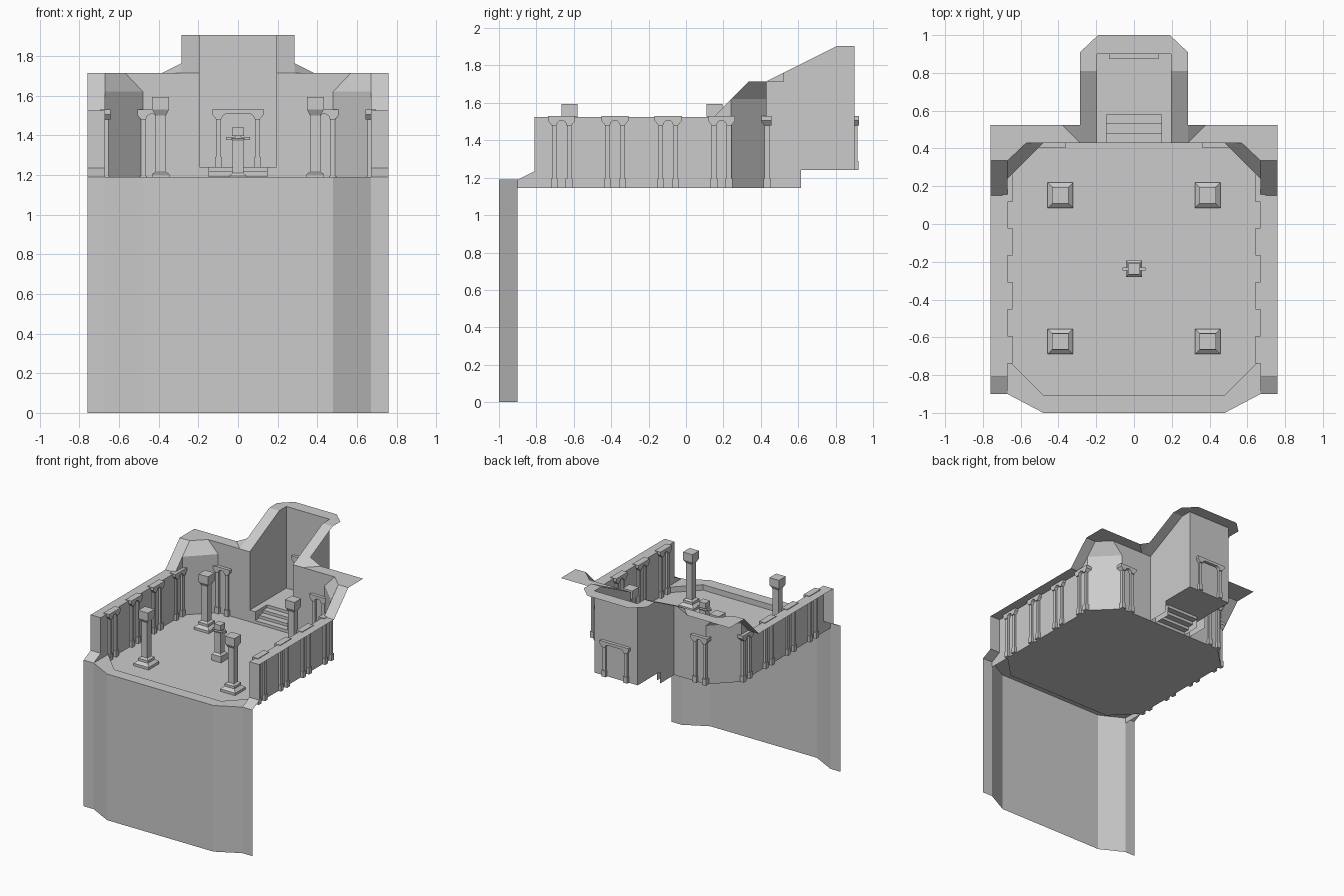
import bpy, bmesh, math

if "Cube" in bpy.data.objects:
    bpy.data.objects.remove(bpy.data.objects["Cube"])

Z0, LIP, LOW, MID, TOP = 1.145, 1.19, 1.525, 1.715, 1.905


def finish(name, bm, loc=(0, 0, 0), rot=0):
    me = bpy.data.meshes.new(name)
    bm.to_mesh(me)
    bm.free()
    ob = bpy.data.objects.new(name, me)
    ob.location = loc
    ob.rotation_euler.z = rot
    bpy.context.collection.objects.link(ob)
    return ob


def sheet(name, polys):
    """Thin surface from polygons on the +x half, mirrored across x = 0."""
    bm = bmesh.new()
    for p in polys:
        bm.faces.new([bm.verts.new(v) for v in p])
    bmesh.ops.remove_doubles(bm, verts=bm.verts, dist=0.0005)
    bmesh.ops.recalc_face_normals(bm, faces=bm.faces)
    m = finish(name, bm).modifiers.new("mirror", 'MIRROR')
    m.merge_threshold = 0.0005


def strip(path, z0, z1):
    """Vertical wall quads along a plan path."""
    return [[(*a, z0), (*b, z0), (*b, z1), (*a, z1)] for a, b in zip(path, path[1:])]


def flat(points, z):
    return [(x, y, z) for x, y in points]


def add_box(bm, x, y, z0, z1, hx, hy):
    r = bmesh.ops.create_cube(bm, size=1)
    for v in r["verts"]:
        v.co = (x + v.co.x * 2 * hx, y + v.co.y * 2 * hy, z0 + (v.co.z + .5) * (z1 - z0))


def add_stack(bm, levels):
    """Square tower through (half width, z) levels."""
    rings = [[bm.verts.new((sx * h, sy * h, z)) for sx, sy in
              ((-1, -1), (1, -1), (1, 1), (-1, 1))] for h, z in levels]
    for a, b in zip(rings, rings[1:]):
        for i in range(4):
            j = (i + 1) % 4
            bm.faces.new((a[i], a[j], b[j], b[i]))
    bm.faces.new(rings[0][::-1])
    bm.faces.new(rings[-1])


# Cliff face below the terrace
sheet("cliff_face", strip([(0, -1), (.48, -1), (.67, -.9), (.76, -.9)], 0, LIP))

# Terrace floor and raised front lip
sheet("terrace_floor", [flat([(0, -.905), (.48, -.905), (.67, -.715), (.67, .24),
                              (.48, .43), (0, .43)], Z0)])
sheet("front_lip", [flat([(0, -1), (.48, -1), (.67, -.9), (.67, -.715),
                          (.48, -.905), (0, -.905)], LIP)]
      + strip([(0, -.905), (.48, -.905), (.67, -.715)], Z0, LIP))

# Side walls with stepped outline
side = [(-.9, Z0), (-.9, LIP), (-.81, 1.235), (-.81, LOW), (.15, LOW), (.24, 1.62), (.24, Z0)]
sheet("side_wall", [[(.67, y, z) for y, z in side]])

# Side wall caps, following the outline outward
caps = [(-.9, LIP), (-.81, 1.235), (-.81, LOW), (.15, LOW), (.335, MID)]
sheet("side_wall_cap", [[(.67, *a), (.76, *a), (.76, *b), (.67, *b)]
                        for a, b in zip(caps, caps[1:])])

# Chamfered corner, its bevel and the back wall
sheet("back_wall", strip([(.67, .24), (.48, .43)], Z0, 1.62) + [
    [(.67, .24, 1.62), (.48, .43, 1.62), (.57, .43, MID), (.67, .335, MID)],
    [(.48, .43, Z0), (.48, .43, 1.62), (.57, .43, MID), (.195, .43, MID), (.195, .43, Z0)]])
sheet("back_wall_cap", [flat([(.76, .335), (.76, .525), (.38, .525), (.285, .43), (.57, .43),
                              (.67, .335)], MID)])

# Stair alcove walls
prof = [(.43, Z0), (.43, MID), (.81, TOP), (.9, TOP), (.9, 1.24), (.615, 1.24), (.615, Z0)]
sheet("alcove_wall", [[(.195, y, z) for y, z in prof]]
      + strip([(.195, .9), (0, .9)], 1.24, TOP))

# Alcove caps: sloped flank and flat top
sheet("alcove_cap", [
    [(.195, .43, MID), (.285, .43, MID), (.285, .525, 1.763), (.285, .81, TOP), (.195, .81, TOP)],
    [(.285, .43, MID), (.38, .525, MID), (.285, .525, 1.763)],
    flat([(.195, .81), (.285, .81), (.285, .91), (.19, 1), (0, 1), (0, .9), (.195, .9)], TOP)])

# Steps, landing and side curbs
h = (1.24 - Z0) / 4
steps = [(.43, Z0)]
for i in range(4):
    y = .43 + .05 * i
    steps += [(y, Z0 + h * (i + 1)), (y + .05, Z0 + h * (i + 1))]
steps[-1] = (.9, 1.24)
sheet("stairs", [[(0, *a), (.145, *a), (.145, *b), (0, *b)] for a, b in zip(steps, steps[1:])])
sheet("stair_curb", strip([(.195, .43), (.145, .43), (.145, .58)], Z0, 1.24)
      + [flat([(.145, .43), (.195, .43), (.195, .9), (.145, .9)], 1.24)])


# Arched frames set through the walls
def frame(name, loc, rot, w, z0):
    bm = bmesh.new()
    r = w / 2
    half = [(r, 1.53), (r, 1.505), (r - .02, 1.48), (r - .045, 1.48), (r - .053, 1.498),
            (r - .067, 1.507)]
    pts = half + [(-u, z) for u, z in reversed(half)]
    f = bm.faces.new([bm.verts.new((u, -.026, z)) for u, z in pts])
    ext = bmesh.ops.extrude_face_region(bm, geom=[f], use_keep_orig=True)
    for v in ext["geom"]:
        if isinstance(v, bmesh.types.BMVert):
            v.co.y = .026
    bmesh.ops.recalc_face_normals(bm, faces=bm.faces)
    for s in (-1, 1):
        add_box(bm, s * (r - .0325), 0, z0, 1.485, .0125, .017)
        add_box(bm, s * (r - .0325), 0, z0, z0 + .05, .018, .023)
    finish(name, bm, loc, rot)


for s in (-1, 1):
    for y in (-.665, -.38, -.095, .19):
        frame("side_frame", (s * .67, y, 0), math.pi / 2, .145, Z0)
    frame("back_frame", (s * .435, .43, 0), 0, .15, Z0)
frame("door_frame", (0, .9, 0), 0, .26, 1.24)

# Four free-standing pillars
for x in (-.39, .39):
    for y in (-.622, .152):
        bm = bmesh.new()
        add_stack(bm, [(.067, Z0), (.067, 1.165), (.044, 1.185), (.044, 1.205), (.026, 1.215),
                       (.026, 1.5), (.043, 1.53), (.043, 1.593)])
        finish("pillar", bm, (x, y, 0))

# Small central monument with crossbar
bm = bmesh.new()
add_stack(bm, [(.043, Z0), (.043, 1.195), (.027, 1.21), (.027, 1.37), (.034, 1.385),
               (.015, 1.385), (.015, 1.395), (.03, 1.395), (.03, 1.44)])
add_box(bm, 0, 0, 1.375, 1.39, .06, .008)
finish("monument", bm, (0, -.237, 0))
